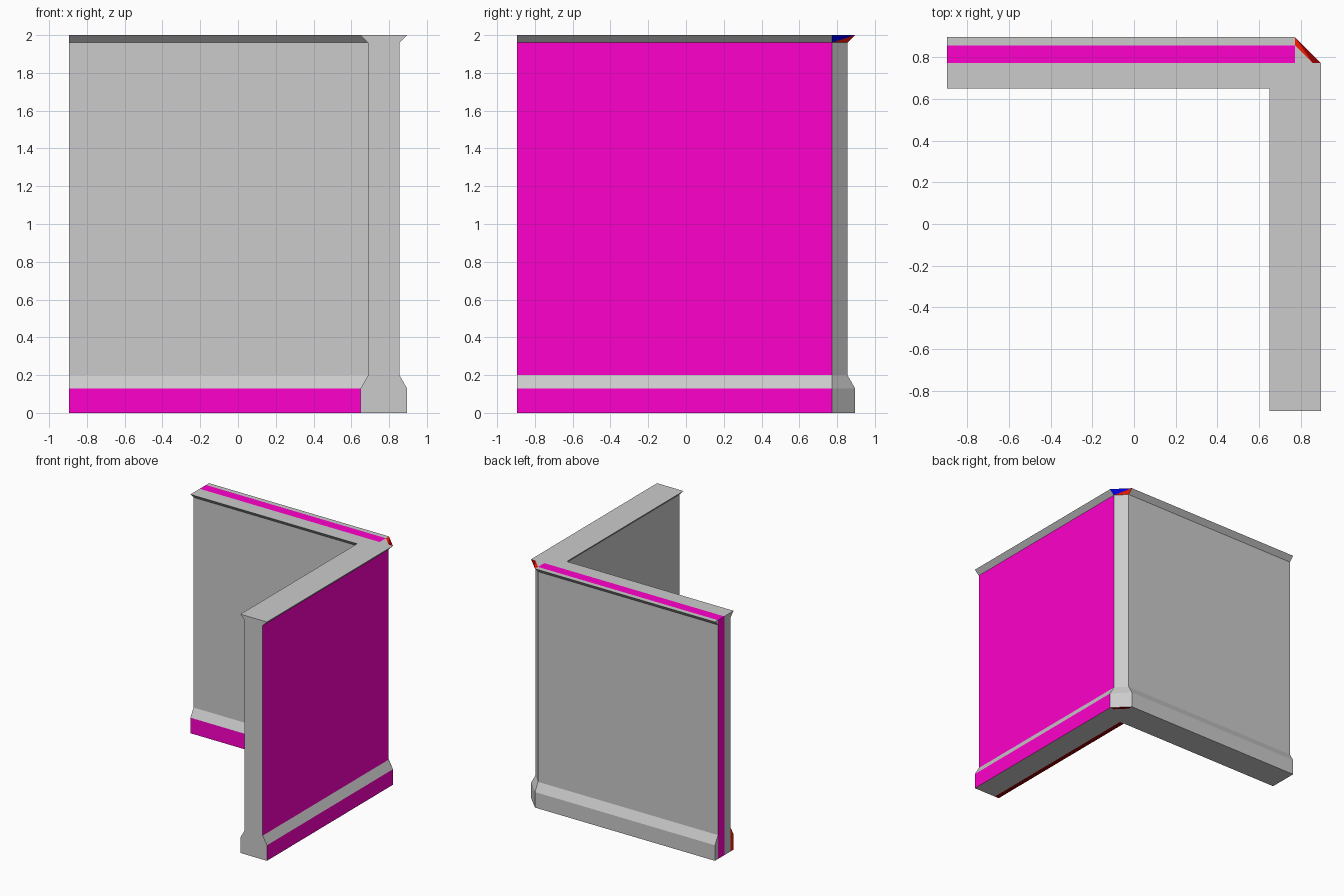
import bpy
from mathutils import Vector

if "Cube" in bpy.data.objects:
    bpy.data.objects.remove(bpy.data.objects["Cube"])

C = 0.772          # wall centre line
L = 0.895          # free ends of both legs
W, B = 0.083, 0.123  # half thickness of wall and of plinth / cornice
LEVELS = [(0, B), (0.13, B), (0.2, W), (1.96, W), (2, B)]

COLOURS = {
    "wall_body": None,
    "magenta_panels": (1, 0, 0.6, 1),
    "red_patches": (1, 0.01, 0, 1),
    "dark_red_patches": (0.3, 0, 0, 1),
    "blue_patch": (0, 0, 1, 1),
}
GREY, MAG, RED, DARK, BLUE = COLOURS
parts = {name: ([], []) for name in COLOURS}


def face(part, pts, out):
    """Add a polygon to a part, facing the given direction."""
    pts = [Vector(p) for p in pts]
    normal = Vector()
    for a, b in zip(pts, pts[1:] + pts[:1]):
        normal += a.cross(b)
    if normal.dot(Vector(out)) < 0:
        pts.reverse()
    verts, faces = parts[part]
    faces.append(range(len(verts), len(verts) + len(pts)))
    verts.extend(pts)


def footprint(h, z):
    """L-shaped plan with a bevelled outer corner."""
    return [(-L, C + h, z), (C, C + h, z), (C + h, C, z), (C + h, -L, z),
            (C - h, -L, z), (C - h, C - h, z), (-L, C - h, z)]


# Long sides: 0 back, 1 bevelled corner, 2 right, 4 and 5 inner faces
OUT = {0: (0, 1, 0), 1: (1, 1, 0), 2: (1, 0, 0), 4: (-1, 0, 0), 5: (0, -1, 0)}
rings = [footprint(h, z) for z, h in LEVELS]
for k in range(4):
    lo, hi = rings[k], rings[k + 1]
    for i, out in OUT.items():
        if i == 1 and k == 3:
            face(BLUE, [hi[2], lo[2], hi[1]], out)
            face(RED, [lo[2], lo[1], hi[1]], out)
            continue
        magenta = (i == 2 and k in (0, 2)) or (i in (4, 5) and k == 0)
        face(MAG if magenta else GREY, [lo[i], hi[i], hi[i + 1], lo[i + 1]], out)

# Front end of the right leg
profile = [(h, z) for z, h in LEVELS] + [(-h, z) for z, h in reversed(LEVELS)]
face(GREY, [(C + h, -L, z) for h, z in profile], (0, -1, 0))


# Left end of the back leg, in coloured strips
def end(part, pts):
    face(part, [(-L, C + h, z) for h, z in pts], (-1, 0, 0))


end(MAG, [(0, 0), (W, 0), (W, 2), (0, 2)])
end(GREY, [(0, 0), (-W, 0), (-W, 2), (0, 2)])
for s, part in ((1, GREY), (-1, RED)):
    end(part, [(s * W, 0), (s * B, 0), (s * B, 0.13), (s * W, 0.2)])
    end(GREY, [(s * W, 1.96), (s * B, 2), (s * W, 2)])


# Top and bottom caps
def cap(part, z, pts):
    face(part, [(x, y, z) for x, y in pts], (0, 0, 1 if z else -1))


cap(MAG, 2, [(-L, C), (C, C), (C, C + W), (-L, C + W)])
cap(RED, 2, [(C, C + B), (C, C + W), (C + W, C)])
cap(DARK, 2, [(C, C + B), (C + W, C), (C + B, C)])
cap(DARK, 0, [(C, C + B), (C, C + W), (C + W, C), (C + B, C)])
cap(DARK, 0, [(C - B, -L), (C - W, -L), (C - W, C - B), (C - B, C - B)])
cap(GREY, 0, [(-L, C), (C, C), (C, C + W), (-L, C + W)])
for z, inner in ((2, C - B), (0, C - W)):
    cap(GREY, z, [(-L, C + W), (C, C + W), (C, C + B), (-L, C + B)])
    cap(GREY, z, [(-L, C - B), (C, C - B), (C, C), (-L, C)])
    cap(GREY, z, [(C, C), (C, C + W), (C + W, C)])
    cap(GREY, z, [(C, C - B), (C + B, C - B), (C + B, C), (C, C)])
    cap(GREY, z, [(inner, -L), (C + B, -L), (C + B, C - B), (inner, C - B)])

# One object per painted part
for name, (verts, faces) in parts.items():
    mesh = bpy.data.meshes.new(name)
    mesh.from_pydata(verts, [], [list(f) for f in faces])
    if COLOURS[name]:
        mat = bpy.data.materials.new(name)
        mat.diffuse_color = COLOURS[name]
        mat.use_nodes = True
        mat.node_tree.nodes["Principled BSDF"].inputs["Base Color"].default_value = mat.diffuse_color
        mesh.materials.append(mat)
    bpy.context.collection.objects.link(bpy.data.objects.new(name, mesh))
